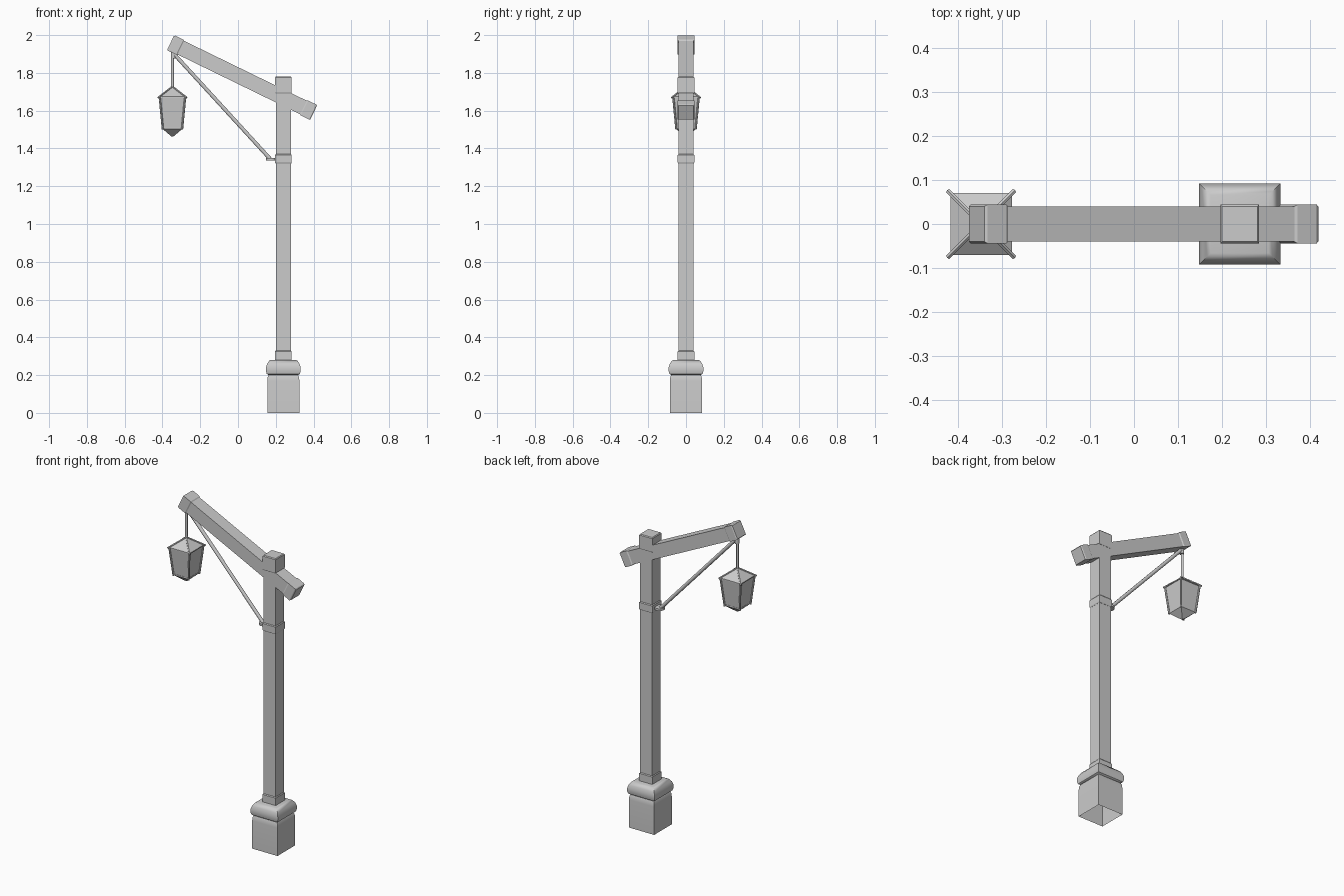
import bpy, bmesh, math
from mathutils import Matrix, Vector

cube = bpy.data.objects.get("Cube")
if cube:
    bpy.data.objects.remove(cube, do_unlink=True)

grey = bpy.data.materials.new("plain grey")
grey.use_nodes = True
COLOUR = (0.6, 0.6, 0.6, 1)
grey.diffuse_color = COLOUR
grey.node_tree.nodes["Principled BSDF"].inputs["Base Color"].default_value = COLOUR


def loft(name, profile, place, sides=4, caps=(True, True), smooth=30):
    """Stack regular rings from (half width, height) pairs."""
    bm = bmesh.new()
    rings = []
    for half, h in profile:
        r = half / math.cos(math.pi / sides)
        turn = [(k + 0.5) * math.tau / sides for k in range(sides)]
        rings.append([bm.verts.new((r * math.cos(a), r * math.sin(a), h)) for a in turn])
    for low, high in zip(rings, rings[1:]):
        for k in range(sides):
            n = (k + 1) % sides
            bm.faces.new((low[k], low[n], high[n], high[k]))
    if caps[0]:
        bm.faces.new(rings[0][::-1])
    if caps[1]:
        bm.faces.new(rings[-1])
    mesh = bpy.data.meshes.new(name)
    bm.to_mesh(mesh)
    bm.free()
    mesh.materials.append(grey)
    obj = bpy.data.objects.new(name, mesh)
    bpy.context.collection.objects.link(obj)
    obj.matrix_world = place
    bpy.ops.object.select_all(action="DESELECT")
    obj.select_set(True)
    bpy.context.view_layer.objects.active = obj
    bpy.ops.object.shade_smooth_by_angle(angle=math.radians(smooth))
    return obj


def rod(name, a, b, radius, sides=8):
    a, b = Vector(a), Vector(b)
    axis = b - a
    place = Matrix.Translation(a) @ axis.to_track_quat("Z", "Y").to_matrix().to_4x4()
    return loft(name, [(radius, 0), (radius, axis.length)], place, sides, smooth=50)


# Stone base and its rounded cap
post_at = Matrix.Translation((0.24, 0, 0))
loft("base_block", [(0.085, 0), (0.085, 0.17), (0.083, 0.19), (0.076, 0.205)],
     post_at, caps=(False, True), smooth=40)
loft("base_cap", [(0.078, 0.2), (0.088, 0.207), (0.092, 0.222), (0.092, 0.24),
                  (0.086, 0.26), (0.074, 0.277), (0.066, 0.28)], post_at, smooth=40)

# Square post with raised bands
loft("post", [(0.04, 0.27), (0.04, 1.75)], post_at)
for name, low, high in (("post_foot_band", 0.27, 0.33), ("post_brace_band", 1.32, 1.37),
                        ("post_top_band", 1.69, 1.78)):
    loft(name, [(0.041, low), (0.044, low + 0.005), (0.044, high - 0.005), (0.04, high)], post_at)

# Sloping beam with bands at both ends
beam_at = Matrix.Translation((-0.357, 0, 1.96)) @ Matrix.Rotation(math.radians(116), 4, "Y")
LENGTH = 0.843
loft("beam", [(0.04, 0.01), (0.04, LENGTH - 0.01)], beam_at)
for name, start in (("beam_upper_band", 0), ("beam_lower_band", LENGTH - 0.06)):
    loft(name, [(0.04, start), (0.044, start + 0.006), (0.044, start + 0.054),
                (0.04, start + 0.06)], beam_at)

# Brace, its foot plate and the hanging rod
LX = -0.347
rod("brace", (LX + 0.004, 0, 1.905), (0.17, 0, 1.345), 0.01)
rod("brace_foot_plate", (0.176, 0, 1.337), (0.176, 0, 1.35), 0.028, 12)
rod("hanging_rod", (LX, 0, 1.71), (LX, 0, 1.92), 0.007)
rod("rod_socket", (LX + 0.004, 0, 1.875), (LX + 0.004, 0, 1.92), 0.012)

# Lantern body, roof and pointed underside
lamp_at = Matrix.Translation((LX, 0, 0))
loft("lantern_glass", [(0.05, 1.505), (0.066, 1.67)], lamp_at)
loft("lantern_roof", [(0.07, 1.668), (0.07, 1.674), (0.006, 1.724)], lamp_at)
loft("lantern_underside", [(0.005, 1.463), (0.052, 1.503), (0.052, 1.511)], lamp_at)

# Corner bars of the lantern
for sx in (-1, 1):
    for sy in (-1, 1):
        def corner(d, z):
            return (LX + sx * d, sy * d, z)
        side = ("right" if sx < 0 else "left") + ("_front" if sy < 0 else "_back")
        rod("lantern_bar_" + side, corner(0.051, 1.5), corner(0.068, 1.675), 0.005, 6)
        rod("roof_bar_" + side, corner(0.075, 1.669), corner(0.004, 1.724), 0.005, 6)
